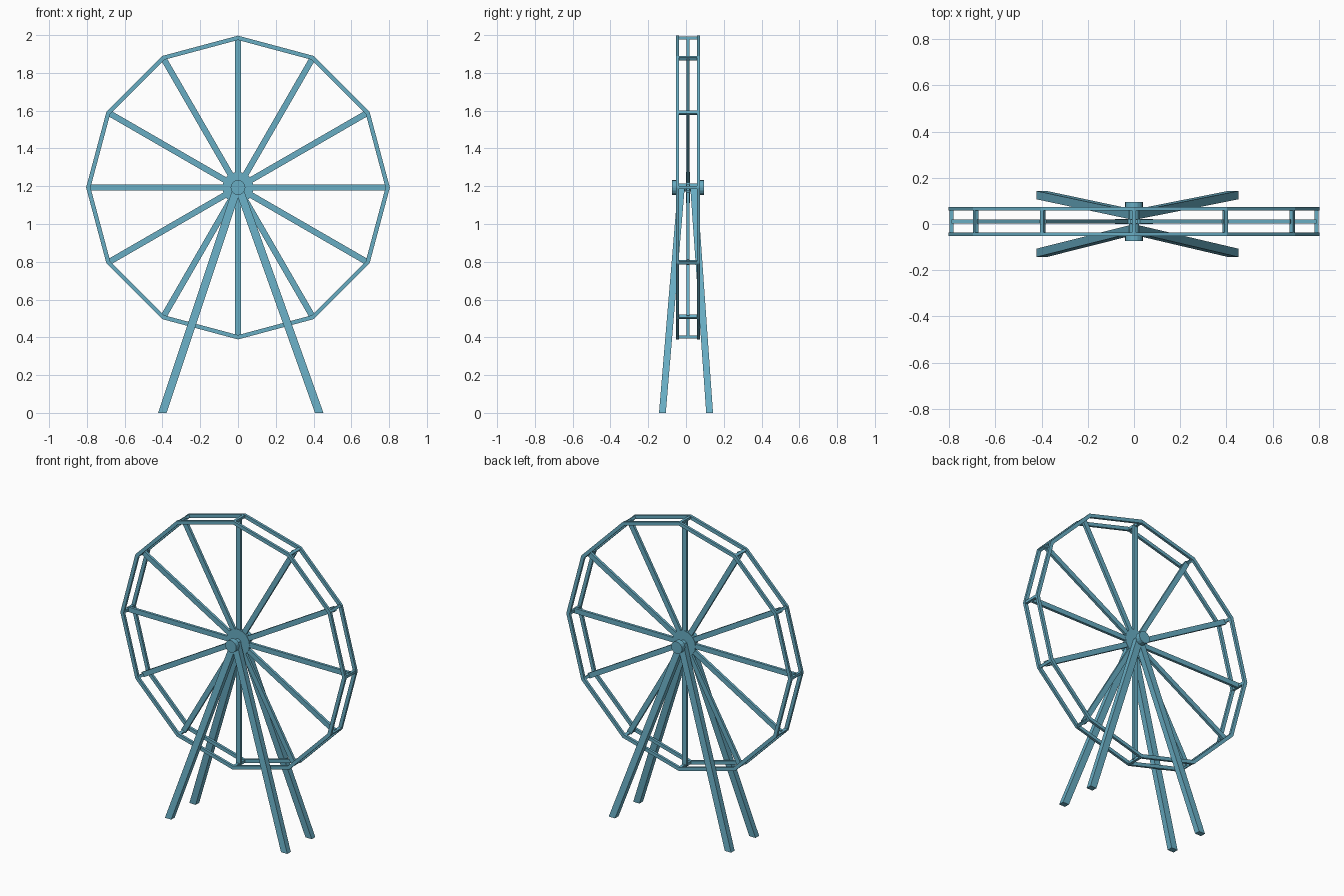
import bpy, bmesh, math
from mathutils import Vector, Matrix

if "Cube" in bpy.data.objects:
    bpy.data.objects.remove(bpy.data.objects["Cube"])

CZ, CY = 1.193, 0.0105      # wheel centre
R_OUT, R_IN = 0.804, 0.781  # rim radii
N = 12

mat = bpy.data.materials.new("steel blue")
mat.diffuse_color = (0.14, 0.42, 0.55, 1)
mat.use_nodes = True
mat.node_tree.nodes["Principled BSDF"].inputs["Base Color"].default_value = mat.diffuse_color


def finish(name, bm):
    bmesh.ops.recalc_face_normals(bm, faces=bm.faces)
    me = bpy.data.meshes.new(name)
    bm.to_mesh(me)
    bm.free()
    me.materials.append(mat)
    ob = bpy.data.objects.new(name, me)
    bpy.context.collection.objects.link(ob)
    return ob


def box(bm, size, matrix):
    bmesh.ops.create_cube(bm, size=1, matrix=matrix @ Matrix.Diagonal((*size, 1)))


def spin(i):
    # frame at the wheel centre, local z pointing along spoke i
    return Matrix.Translation((0, CY, CZ)) @ Matrix.Rotation(i * math.tau / N, 4, 'Y')


def disc(name, radius, y0, y1, sides=16):
    bm = bmesh.new()
    m = Matrix.Translation((0, (y0 + y1) / 2, CZ)) @ Matrix.Rotation(math.pi / 2, 4, 'X')
    bmesh.ops.create_cone(bm, cap_ends=True, segments=sides, radius1=radius,
                          radius2=radius, depth=y1 - y0, matrix=m)
    finish(name, bm)


# Twelve-sided rims
for name, y in (("front_rim", -0.045), ("back_rim", 0.066)):
    bm = bmesh.new()
    loops = []
    for r, dy in ((R_OUT, -0.008), (R_OUT, 0.008), (R_IN, 0.008), (R_IN, -0.008)):
        loops.append([bm.verts.new((r * math.sin(i * math.tau / N), y + dy,
                                    CZ + r * math.cos(i * math.tau / N))) for i in range(N)])
    for k in range(4):
        a, b = loops[k], loops[(k + 1) % 4]
        for i in range(N):
            j = (i + 1) % N
            bm.faces.new((a[i], a[j], b[j], b[i]))
    finish(name, bm)

# Spokes, and bars joining the two rims
spokes, bars = bmesh.new(), bmesh.new()
for i in range(N):
    box(spokes, (0.032, 0.017, 0.75), spin(i) @ Matrix.Translation((0, 0, 0.415)))
    box(bars, (0.017, 0.111, 0.017), spin(i) @ Matrix.Translation((0, 0, 0.791)))
finish("spokes", spokes)
finish("rim_crossbars", bars)

# Hub and axle
disc("hub_plate", 0.083, CY - 0.011, CY + 0.011)
disc("axle", 0.022, -0.06, 0.08)
disc("front_axle_cap", 0.039, -0.074, -0.04)
disc("back_axle_cap", 0.039, 0.062, 0.096)

# Four splayed legs with level feet
for side, foot_x in (("left", -0.40), ("right", 0.43)):
    for end, foot_y, top_y in (("front", -0.125, -0.024), ("back", 0.125, 0.04)):
        bm = bmesh.new()
        rings = []
        for c in (Vector((foot_x, foot_y, 0)), Vector((0, top_y, CZ + 0.01))):
            rings.append([bm.verts.new(c + Vector((sx * 0.0225, sy * 0.018, 0)))
                          for sx, sy in ((-1, -1), (1, -1), (1, 1), (-1, 1))])
        lo, hi = rings
        bm.faces.new(lo)
        bm.faces.new(hi)
        for i in range(4):
            j = (i + 1) % 4
            bm.faces.new((lo[i], lo[j], hi[j], hi[i]))
        finish(f"{end}_{side}_leg", bm)
